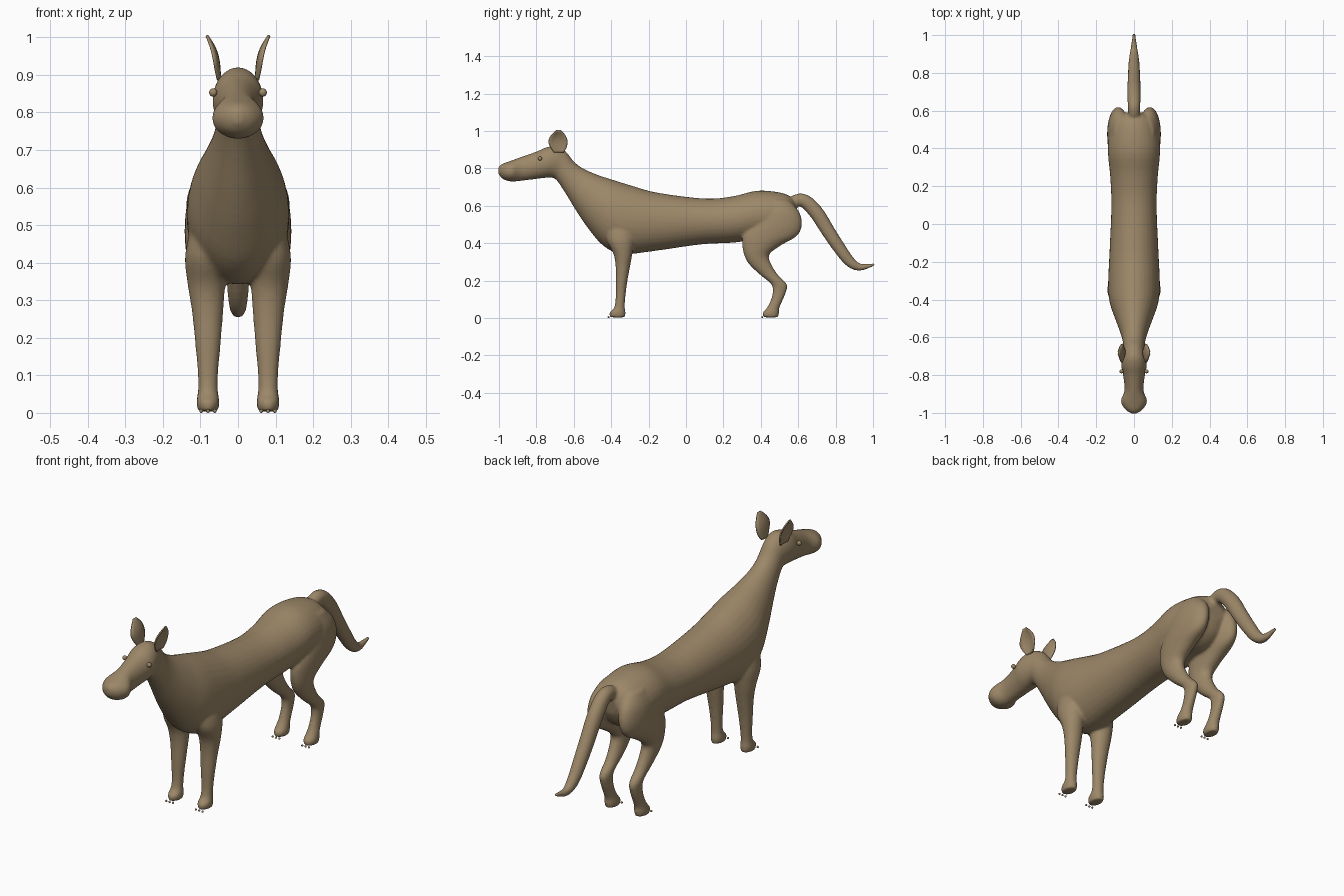
import bpy, bmesh, math
from mathutils import Vector

if "Cube" in bpy.data.objects:
    bpy.data.objects.remove(bpy.data.objects["Cube"])

tan = bpy.data.materials.new("tan fur")
tan.diffuse_color = (0.335, 0.245, 0.14, 1)
tan.use_nodes = True
tan.node_tree.nodes["Principled BSDF"].inputs["Base Color"].default_value = tan.diffuse_color


def catmull(rows, steps=4):
    """Smoothly interpolate rows of numbers."""
    out = []
    for i in range(len(rows) - 1):
        p0, p1 = rows[max(i - 1, 0)], rows[i]
        p2, p3 = rows[i + 1], rows[min(i + 2, len(rows) - 1)]
        for s in range(steps):
            t = s / steps
            out.append([0.5 * (2 * b + (c - a) * t + (2 * a - 5 * b + 4 * c - d) * t * t
                               + (3 * b - a - 3 * c + d) * t ** 3)
                        for a, b, c, d in zip(p0, p1, p2, p3)])
    return out + [list(rows[-1])]


def loft(bm, rings, n=24):
    """rings: (centre, u, v) ellipses skinned into a closed tube."""
    loops = []
    for c, u, v in rings:
        loops.append([bm.verts.new(c + u * math.cos(2 * math.pi * k / n) + v * math.sin(2 * math.pi * k / n))
                      for k in range(n)])
    faces = [bm.faces.new(loops[0]), bm.faces.new(loops[-1][::-1])]
    for a, b in zip(loops, loops[1:]):
        for k in range(n):
            j = (k + 1) % n
            faces.append(bm.faces.new((a[k], b[k], b[j], a[j])))
    bmesh.ops.recalc_face_normals(bm, faces=faces)


def finish(bm, name):
    me = bpy.data.meshes.new(name)
    bm.to_mesh(me)
    bm.free()
    me.materials.append(tan)
    for p in me.polygons:
        p.use_smooth = True
    ob = bpy.data.objects.new(name, me)
    bpy.context.collection.objects.link(ob)
    return ob


def leg(bm, rows, side):
    """rows: x, y, z, x radius, y radius of level rings."""
    loft(bm, [(Vector((side * x, y, z)), Vector((rx, 0, 0)), Vector((0, ry, 0)))
              for x, y, z, rx, ry in catmull(rows)])


# Trunk, neck and head: top y, top z, bottom y, bottom z, half width
TRUNK = [
    (-1.004, .805, -1.004, .772, .012), (-.985, .823, -.98, .744, .046),
    (-.94, .84, -.935, .73, .070), (-.88, .862, -.88, .734, .050),
    (-.80, .890, -.80, .744, .058), (-.75, .912, -.75, .75, .068),
    (-.70, .920, -.715, .75, .064), (-.645, .893, -.69, .735, .056),
    (-.60, .838, -.64, .66, .060), (-.55, .80, -.585, .57, .075),
    (-.47, .765, -.52, .475, .102), (-.38, .736, -.44, .385, .130),
    (-.28, .705, -.34, .342, .137), (-.15, .67, -.16, .36, .130),
    (.10, .639, .08, .394, .120), (.25, .651, .25, .403, .126),
    (.38, .681, .38, .42, .138), (.50, .672, .48, .42, .130),
    (.565, .645, .55, .46, .10), (.595, .60, .585, .52, .04)]

FRONT = [
    (.070, -.35, .52, .050, .08), (.085, -.35, .42, .056, .075), (.084, -.337, .34, .050, .050),
    (.081, -.338, .27, .042, .038), (.080, -.346, .18, .034, .030), (.080, -.351, .10, .027, .026),
    (.080, -.356, .055, .027, .029), (.080, -.366, .03, .031, .044), (.080, -.366, .004, .027, .040)]

HIND = [
    (.070, .48, .63, .035, .07), (.078, .485, .57, .055, .12), (.085, .48, .50, .057, .14),
    (.087, .45, .44, .053, .145), (.086, .405, .39, .047, .105), (.084, .378, .34, .041, .068),
    (.082, .395, .29, .036, .060), (.080, .445, .23, .030, .048), (.080, .498, .18, .026, .042),
    (.080, .497, .13, .024, .035), (.080, .478, .08, .025, .032), (.080, .463, .05, .028, .035),
    (.080, .453, .027, .031, .045), (.080, .453, .004, .027, .040)]

# Tail: y, z, radius
TAIL = [(.53, .59, .03), (.59, .628, .034), (.64, .622, .037), (.70, .560, .039), (.76, .465, .037),
        (.82, .375, .034), (.875, .303, .029), (.93, .272, .020), (1.008, .287, .008)]

bm = bmesh.new()
rings = []
for ty, tz, by, bz, w in catmull(TRUNK):
    top, bot = Vector((0, ty, tz)), Vector((0, by, bz))
    rings.append(((top + bot) / 2, Vector((w, 0, 0)), (top - bot) / 2))
loft(bm, rings, 32)
for s in (-1, 1):
    leg(bm, FRONT, s)
    leg(bm, HIND, s)
path = catmull(TAIL)
rings = []
for i, (y, z, r) in enumerate(path):
    a, b = path[max(i - 1, 0)], path[min(i + 1, len(path) - 1)]
    d = Vector((0, b[0] - a[0], b[1] - a[1])).normalized()
    rings.append((Vector((0, y, z)), Vector((r * .92, 0, 0)), Vector((0, -d.z, d.y)) * r))
loft(bm, rings, 20)
body = finish(bm, "body")

# Fuse the volumes into one smooth skin
m = body.modifiers.new("fuse", 'REMESH')
m.mode = 'VOXEL'
m.voxel_size = 0.007
m.use_smooth_shade = True
m = body.modifiers.new("relax", 'SMOOTH')
m.factor = 0.5
m.iterations = 8

# Ears: thin cupped leaves; height, front y, back y, x
EAR = [(.885, -.705, -.655, .047), (.91, -.722, -.640, .049), (.94, -.735, -.634, .052),
       (.965, -.728, -.640, .059), (.985, -.712, -.652, .069), (1.005, -.690, -.672, .082)]
for s, tag in ((-1, "right"), (1, "left")):
    bm = bmesh.new()
    rows = []
    for z, y0, y1, x in catmull(EAR, 2):
        row = []
        for k in range(7):
            t = k / 3 - 1
            y = (y0 + y1) / 2 + t * (y1 - y0) / 2
            row.append(bm.verts.new((s * (x + .012 * t * t * (y1 - y0) / .1), y, z)))
        rows.append(row)
    for a, b in zip(rows, rows[1:]):
        for k in range(6):
            bm.faces.new((a[k], a[k + 1], b[k + 1], b[k]))
    bmesh.ops.recalc_face_normals(bm, faces=bm.faces[:])
    ear = finish(bm, tag + "_ear")
    sol = ear.modifiers.new("thickness", 'SOLIDIFY')
    sol.thickness = .006
    sol.offset = 0


def balls(name, centres, r):
    bm = bmesh.new()
    for c in centres:
        g = bmesh.ops.create_uvsphere(bm, u_segments=12, v_segments=8, radius=r)
        bmesh.ops.translate(bm, verts=g["verts"], vec=c)
    return finish(bm, name)


# Eyes and claws
balls("eyes", [(s * .066, -.78, .853) for s in (-1, 1)], .011)
balls("claws", [(s * .08 + dx, y, .005) for s in (-1, 1) for y in (-.414, .408)
                for dx in (-.018, 0, .018)], .005)
